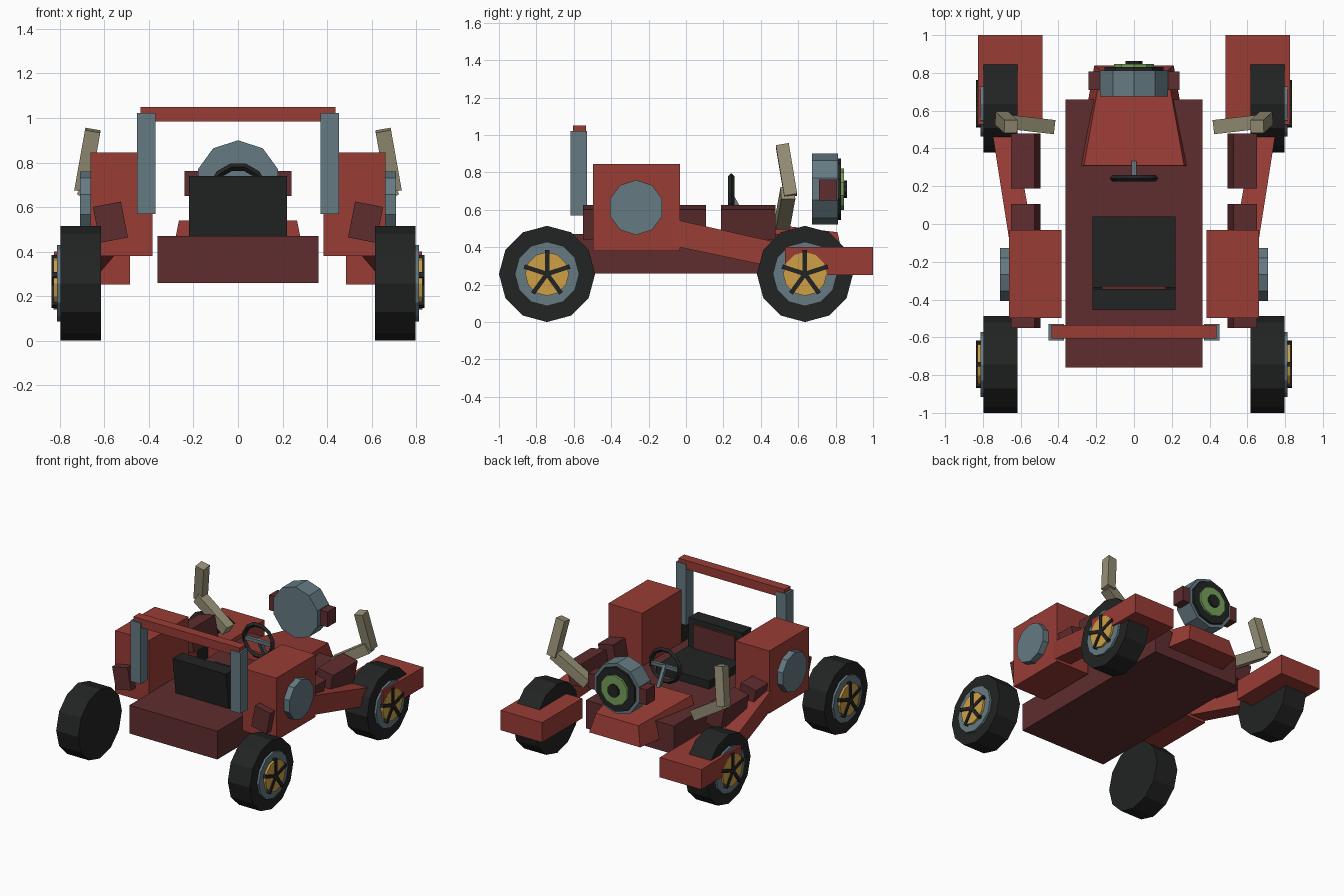
import bpy, bmesh, math
from mathutils import Vector, Matrix

if "Cube" in bpy.data.objects:
    bpy.data.objects.remove(bpy.data.objects["Cube"])


def mat(name, rgb):
    m = bpy.data.materials.new(name)
    m.diffuse_color = (*rgb, 1)
    m.use_nodes = True
    m.node_tree.nodes["Principled BSDF"].inputs["Base Color"].default_value = m.diffuse_color
    return m


RED = mat("red", (0.32, 0.045, 0.036))
MAROON = mat("dark red", (0.115, 0.026, 0.028))
BLACK = mat("black", (0.016, 0.017, 0.017))
GREY = mat("blue grey", (0.13, 0.195, 0.225))
TAN = mat("tan", (0.31, 0.28, 0.18))
GOLD = mat("gold", (0.62, 0.35, 0.06))
GREEN = mat("green", (0.18, 0.35, 0.10))


def finish(name, bm, m):
    bmesh.ops.recalc_face_normals(bm, faces=bm.faces)
    me = bpy.data.meshes.new(name)
    bm.to_mesh(me)
    bm.free()
    me.materials.append(m)
    ob = bpy.data.objects.new(name, me)
    bpy.context.collection.objects.link(ob)
    return ob


def loft(name, a, b, m):
    """Closed solid between two matching outlines."""
    bm = bmesh.new()
    va = [bm.verts.new(p) for p in a]
    vb = [bm.verts.new(p) for p in b]
    n = len(va)
    bm.faces.new(va)
    bm.faces.new(vb)
    for i in range(n):
        j = (i + 1) % n
        bm.faces.new((va[i], va[j], vb[j], vb[i]))
    return finish(name, bm, m)


def box(name, x, y, z, m):
    def ring(h):
        return [(x[0], y[0], h), (x[1], y[0], h), (x[1], y[1], h), (x[0], y[1], h)]
    return loft(name, ring(z[0]), ring(z[1]), m)


def disc(name, axis, c, r, lo, hi, n, m):
    """Flat-sided disc along x or y, with one corner pointing up."""
    def ring(t):
        pts = []
        for i in range(n):
            a = 2 * math.pi * i / n
            u, v = r * math.sin(a), c[1] + r * math.cos(a)
            pts.append((t, c[0] + u, v) if axis == "x" else (c[0] + u, t, v))
        return pts
    return loft(name, ring(lo), ring(hi), m)


def beam(name, p, q, w, m, up=(0, 0, 1)):
    """Square bar from p to q."""
    p, q = Vector(p), Vector(q)
    d = (q - p).normalized()
    s = d.cross(Vector(up)).normalized() * w / 2
    t = s.cross(d)
    corners = (s + t, s - t, -s - t, t - s)
    return loft(name, [p + k for k in corners], [q + k for k in corners], m)


# Body tub and tapered bonnet
box("chassis", (-0.362, 0.362), (-0.76, 0.66), (0.26, 0.47), MAROON)
loft("bonnet",
     [(-0.305, 0.30, 0.34), (0.305, 0.30, 0.34), (0.265, 0.31, 0.54), (-0.265, 0.31, 0.54)],
     [(-0.21, 0.84, 0.34), (0.21, 0.84, 0.34), (0.175, 0.81, 0.48), (-0.175, 0.81, 0.48)], RED)

# Seat with leaning back and inset panel
box("seat_cushion", (-0.22, 0.22), (-0.40, 0.04), (0.46, 0.53), BLACK)
loft("seat_back",
     [(-0.22, -0.42, 0.47), (0.22, -0.42, 0.47), (0.22, -0.335, 0.47), (-0.22, -0.335, 0.47)],
     [(-0.22, -0.455, 0.74), (0.22, -0.455, 0.74), (0.22, -0.345, 0.74), (-0.22, -0.345, 0.74)], BLACK)
box("seat_panel", (-0.17, 0.17), (-0.345, -0.328), (0.53, 0.705), MAROON)

# Steering wheel, crossbar and column
bpy.ops.mesh.primitive_torus_add(major_segments=12, minor_segments=4, major_radius=0.118,
                                 minor_radius=0.017, location=(0, 0.242, 0.665),
                                 rotation=(math.pi / 2, math.pi / 12, 0))
wheel = bpy.context.object
wheel.name = "steering_wheel"
wheel.data.materials.append(BLACK)
beam("steering_crossbar", (-0.11, 0.245, 0.66), (0.11, 0.245, 0.66), 0.024, GREY)
beam("steering_column", (0, 0.245, 0.67), (0, 0.335, 0.51), 0.025, GREY)

# Round front lamp with side mounts
lamp = (0, 0.71)
disc("lamp_shell", "y", lamp, 0.19, 0.675, 0.812, 10, GREY)
disc("lamp_rim", "y", lamp, 0.165, 0.80, 0.83, 10, BLACK)
disc("lamp_lens", "y", lamp, 0.112, 0.82, 0.846, 10, GREEN)
disc("lamp_centre", "y", lamp, 0.047, 0.84, 0.862, 10, BLACK)
box("lamp_mount", (-0.24, 0.24), (0.71, 0.808), (0.65, 0.763), MAROON)

# Roll bar top
box("roll_bar_top", (-0.438, 0.438), (-0.605, -0.535), (0.985, 1.05), RED)

for side, s in (("left", -1), ("right", 1)):
    def bx(name, x, y, z, m):
        return box(f"{side}_{name}", (s * x[0], s * x[1]), y, z, m)

    def dx(name, y, z, r, lo, hi, n, m):
        return disc(f"{side}_{name}", "x", (y, z), r, s * lo, s * hi, n, m)

    bx("roll_bar_post", (0.37, 0.453), (-0.617, -0.53), (0.57, 1.022), GREY)
    bx("side_box", (0.384, 0.663), (-0.497, -0.033), (0.38, 0.845), RED)
    dx("side_disc", -0.267, 0.612, 0.147, 0.65, 0.71, 10, GREY)
    bx("front_fender", (0.484, 0.826), (0.528, 1.0), (0.252, 0.40), RED)

    # Tilted side rails, in two lengths
    turn = Matrix.Rotation(s * math.radians(11), 3, 'Y')
    for part, y0, y1 in (("rear", -0.55, 0.107), ("front", 0.187, 0.478)):
        def ring(y):
            return [turn @ Vector((u * 0.064, 0, v * 0.082)) + Vector((s * 0.573, y, 0.532))
                    for u, v in ((-1, -1), (1, -1), (1, 1), (-1, 1))]
        loft(f"{side}_{part}_rail", ring(y0), ring(y1), MAROON)

    # Sloping arm out to the front fender
    def arm_end(x0, x1, y, z0, z1):
        return [(s * x0, y, z0), (s * x1, y, z0), (s * x1, y, z1), (s * x0, y, z1)]
    loft(f"{side}_fender_arm", arm_end(0.525, 0.655, -0.12, 0.418, 0.562),
         arm_end(0.65, 0.765, 0.58, 0.27, 0.405), RED)

    # Bent horn
    beam(f"{side}_horn_base", (s * 0.44, 0.515, 0.525), (s * 0.70, 0.545, 0.69), 0.075, TAN)
    beam(f"{side}_horn_tip", (s * 0.70, 0.56, 0.675), (s * 0.652, 0.515, 0.945), 0.07, TAN, (0, 1, 0))

    # Wheels
    for end, y in (("rear", -0.743), ("front", 0.636)):
        z = 0.257
        dx(f"{end}_tyre", y, z, 0.257, 0.616, 0.797, 12, BLACK)
        dx(f"{end}_rim", y, z, 0.172, 0.79, 0.813, 12, GREY)
        dx(f"{end}_hub", y, z, 0.117, 0.80, 0.829, 12, GOLD)
        for i in range(5):
            a = 2 * math.pi * i / 5
            tip = (s * 0.825, y + 0.128 * math.sin(a), z + 0.128 * math.cos(a))
            beam(f"{side}_{end}_spoke_{i + 1}", (s * 0.825, y, z), tip, 0.024, BLACK, (1, 0, 0))
